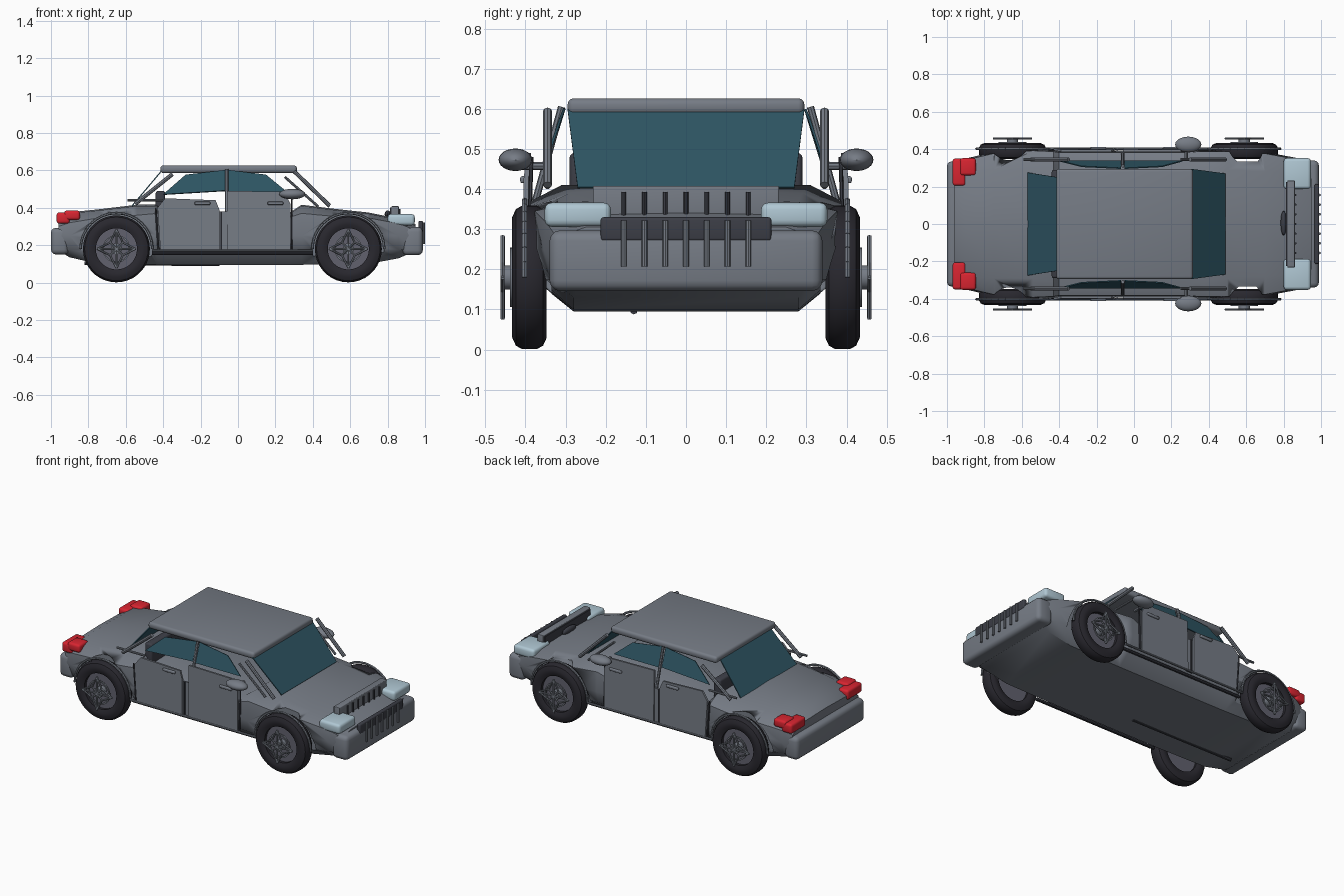
import bpy, bmesh, math
from mathutils import Vector, Matrix

if "Cube" in bpy.data.objects:
    bpy.data.objects.remove(bpy.data.objects["Cube"])


def mat(name, rgb):
    m = bpy.data.materials.new(name)
    m.diffuse_color = (*rgb, 1)
    m.use_nodes = True
    m.node_tree.nodes["Principled BSDF"].inputs["Base Color"].default_value = m.diffuse_color
    return m


BODY = mat("body grey", (0.18, 0.20, 0.235))
GLASS = mat("tinted glass", (0.027, 0.09, 0.125))
TYRE = mat("tyre black", (0.022, 0.021, 0.028))
DARK = mat("dark trim", (0.045, 0.048, 0.062))
RED = mat("tail red", (0.68, 0.018, 0.03))
LAMP = mat("lamp blue", (0.43, 0.57, 0.65))
RIM = mat("rim grey", (0.12, 0.12, 0.155))


def finish(bm, name, m, angle=35):
    bmesh.ops.recalc_face_normals(bm, faces=bm.faces)
    me = bpy.data.meshes.new(name)
    bm.to_mesh(me)
    bm.free()
    for p in me.polygons:
        p.use_smooth = True
    me.set_sharp_from_angle(angle=math.radians(angle))
    me.materials.append(m)
    ob = bpy.data.objects.new(name, me)
    bpy.context.collection.objects.link(ob)
    return ob


def box(name, lo, hi, m, bevel=0.0):
    """Box between two corners, with rounded edges."""
    lo, hi = Vector(lo), Vector(hi)
    bm = bmesh.new()
    bmesh.ops.create_cube(bm, size=1)
    for v in bm.verts:
        v.co = (lo + hi) / 2 + v.co * (hi - lo)
    if bevel:
        bmesh.ops.bevel(bm, geom=bm.edges[:], offset=bevel, segments=3, profile=0.5, affect='EDGES')
    return finish(bm, name, m)


def add_rod(bm, a, b, r, n=8):
    a, b = Vector(a), Vector(b)
    d = b - a
    M = Matrix.Translation((a + b) / 2) @ d.to_track_quat('Z', 'Y').to_matrix().to_4x4()
    bmesh.ops.create_cone(bm, cap_ends=True, segments=n, radius1=r, radius2=r, depth=d.length, matrix=M)


def rods(name, pairs, r, m, n=8):
    bm = bmesh.new()
    for a, b in pairs:
        add_rod(bm, a, b, r, n)
    return finish(bm, name, m)


def plate(name, pts, thick, m):
    """Flat polygon thickened along its normal."""
    bm = bmesh.new()
    f = bm.faces.new([bm.verts.new(p) for p in pts])
    f.normal_update()
    n = f.normal.copy()
    g = bmesh.ops.extrude_face_region(bm, geom=[f])
    bmesh.ops.translate(bm, vec=n * thick, verts=[v for v in g['geom'] if isinstance(v, bmesh.types.BMVert)])
    return finish(bm, name, m)


def ellipsoid(name, c, s, m):
    bm = bmesh.new()
    bmesh.ops.create_uvsphere(bm, u_segments=20, v_segments=12, radius=1)
    for v in bm.verts:
        v.co = Vector((v.co.x * s[0], v.co.y * s[1], v.co.z * s[2])) + Vector(c)
    return finish(bm, name, m)


def lathe(name, prof, c, m, n=36):
    """Closed (y, radius) profile spun around the wheel axis."""
    bm = bmesh.new()
    rings = [[bm.verts.new((c[0] + r * math.cos(t), c[1] + y, c[2] + r * math.sin(t))) for y, r in prof]
             for t in (2 * math.pi * i / n for i in range(n))]
    k = len(prof)
    for i in range(n):
        A, B = rings[i], rings[(i + 1) % n]
        for j in range(k):
            bm.faces.new((A[j], A[(j + 1) % k], B[(j + 1) % k], B[j]))
    return finish(bm, name, m)


# hull: x, bottom z, bottom half width, side half width, shoulder z, top z, top half width
stations = [
    (-0.96, 0.17, 0.26, 0.33, 0.30, 0.34, 0.27),
    (-0.90, 0.135, 0.28, 0.35, 0.32, 0.37, 0.28),
    (-0.75, 0.10, 0.28, 0.385, 0.345, 0.385, 0.29),
    (-0.54, 0.097, 0.28, 0.40, 0.36, 0.41, 0.29),
    (-0.43, 0.095, 0.28, 0.395, 0.37, 0.41, 0.31),
    (-0.40, 0.095, 0.28, 0.39, 0.35, 0.37, 0.33),
    (0.28, 0.095, 0.28, 0.39, 0.35, 0.37, 0.33),
    (0.34, 0.095, 0.28, 0.395, 0.37, 0.41, 0.31),
    (0.50, 0.097, 0.28, 0.395, 0.355, 0.39, 0.29),
    (0.70, 0.10, 0.28, 0.385, 0.345, 0.368, 0.28),
    (0.86, 0.13, 0.28, 0.355, 0.315, 0.335, 0.27),
    (0.95, 0.17, 0.26, 0.33, 0.28, 0.305, 0.25)]
bm = bmesh.new()
loops = []
for x, bz, bw, w, sz, tz, tw in stations:
    half = [(bw, bz), (w - 0.02, 0.175), (w, 0.25), (w - 0.008, sz), (tw, tz)]
    ring = half + [(0, tz + 0.006)] + [(-y, z) for y, z in reversed(half)]
    loops.append([bm.verts.new((x, y, z)) for y, z in ring])
for A, B in zip(loops, loops[1:]):
    for j in range(len(A)):
        k = (j + 1) % len(A)
        bm.faces.new((A[j], A[k], B[k], B[j]))
bm.faces.new(loops[0])
bm.faces.new(loops[-1])
hull = finish(bm, "body_hull", BODY)

WX, WZ = (-0.65, 0.59), 0.18
for s in (-1, 1):
    for wx in WX:
        # wheel well cutter
        c = rods("well_cutter", [((wx, s * 0.335, WZ), (wx, s * 0.55, WZ))], 0.192, BODY, 40)
        c.hide_render = True
        c.hide_viewport = False
        c.display_type = 'WIRE'
        b = hull.modifiers.new("wheel well", 'BOOLEAN')
        b.operation, b.solver, b.object = 'DIFFERENCE', 'EXACT', c
        # tyre, rim and hub
        lathe("tyre", [(-0.034, 0.11), (-0.043, 0.13), (-0.043, 0.15), (-0.034, 0.17), (-0.018, 0.179),
                       (0.018, 0.179), (0.034, 0.17), (0.043, 0.15), (0.043, 0.13), (0.034, 0.11)],
              (wx, s * 0.39, WZ), TYRE)
        rods("rim", [((wx, s * 0.37, WZ), (wx, s * 0.405, WZ))], 0.112, RIM, 36)
        rods("hub", [((wx, s * 0.40, WZ), (wx, s * 0.452, WZ))], 0.03, BODY, 16)
        # star shaped wheel cover
        pt = [Vector((wx, s * 0.457, WZ)) + Vector((math.cos(i * math.pi / 4), 0, math.sin(i * math.pi / 4)))
              * (0.048 if i % 2 else 0.103) for i in range(8)]
        rods("wheel_star", [(pt[i], pt[(i + 1) % 8]) for i in range(8)] +
             [(pt[i], pt[i + 4]) for i in range(4)], 0.0055, BODY, 6)
        lathe("rim_ring", [(-0.004, 0.066), (0.004, 0.066), (0.004, 0.074), (-0.004, 0.074)],
              (wx, s * 0.435, WZ), BODY)
        # arch lip
        arc = [(wx + 0.192 * math.cos(i * math.pi / 16), s * 0.402, WZ + 0.192 * math.sin(i * math.pi / 16))
               for i in range(17)]
        rods("arch_lip", list(zip(arc, arc[1:])), 0.007, BODY, 6)

    # doors, door gaps and handles
    y, yt = s * 0.393, s * 0.386
    t = 0.012 if s < 0 else -0.012
    plate("rear_door", [(-0.415, y, 0.175), (-0.10, y, 0.175), (-0.10, y, 0.39), (-0.12, yt, 0.44),
                        (-0.39, yt, 0.45), (-0.43, y, 0.40)], t, BODY)
    plate("front_door", [(-0.06, y, 0.175), (0.28, y, 0.175), (0.28, y, 0.42), (0.25, yt, 0.485),
                         (-0.06, yt, 0.49)], t, BODY)
    box("door_post", (-0.10, s * 0.39 - 0.004, 0.17), (-0.06, s * 0.39 + 0.004, 0.38), BODY)
    rods("door_gap", [((-0.425, s * 0.396, 0.17), (-0.44, s * 0.396, 0.40)),
                      ((0.287, s * 0.394, 0.17), (0.287, s * 0.385, 0.48)),
                      ((-0.09, s * 0.395, 0.17), (-0.09, s * 0.395, 0.38))], 0.005, DARK, 6)
    for hx in (-0.19, 0.20):
        box("door_handle", (hx - 0.042, s * 0.406 - 0.007, 0.415), (hx + 0.042, s * 0.406 + 0.007, 0.432), BODY, 0.005)
    rods("sill_rail", [((-0.46, s * 0.402, 0.17), (0.40, s * 0.402, 0.17))], 0.007, BODY)
    rods("sill_seal", [((-0.46, s * 0.375, 0.155), (0.40, s * 0.375, 0.155))], 0.009, DARK)

    # cabin posts and side glass
    rods("cabin_post", [((0.30, s * 0.345, 0.595), (0.49, s * 0.345, 0.41)),
                        ((-0.35, s * 0.345, 0.58), (-0.55, s * 0.345, 0.42))], 0.011, BODY)
    rods("corner_brace", [((0.25, s * 0.345, 0.565), (0.43, s * 0.345, 0.405)),
                          ((-0.59, s * 0.345, 0.44), (-0.40, s * 0.345, 0.44))], 0.007, BODY)
    rods("middle_post", [((-0.06, s * 0.375, 0.37), (-0.06, s * 0.31, 0.605))], 0.009, BODY)
    plate("rear_side_glass", [(-0.40, s * 0.34, 0.47), (-0.07, s * 0.34, 0.49), (-0.07, s * 0.30, 0.60),
                              (-0.28, s * 0.31, 0.575)], 0.006, GLASS)
    plate("front_side_glass", [(-0.05, s * 0.34, 0.485), (0.26, s * 0.34, 0.485), (0.15, s * 0.31, 0.575),
                               (-0.05, s * 0.30, 0.60)], 0.006, GLASS)
    # mirrors
    ellipsoid("mirror", (0.29, s * 0.425, 0.473), (0.07, 0.042, 0.028), BODY)
    rods("mirror_stem", [((0.28, s * 0.34, 0.457), (0.28, s * 0.42, 0.457))], 0.01, BODY)
    # lamps
    ya, yb = sorted((s * 0.187, s * 0.352))
    box("headlamp", (0.80, ya, 0.306), (0.945, yb, 0.366), LAMP, 0.017)
    ya, yb = sorted((s * 0.205, s * 0.35))
    box("tail_lamp", (-0.97, ya, 0.315), (-0.90, yb, 0.375), RED, 0.014)
    ya, yb = sorted((s * 0.26, s * 0.352))
    box("tail_lamp_wing", (-0.93, ya, 0.335), (-0.845, yb, 0.385), RED, 0.014)

# roof and screens
box("roof", (-0.415, -0.295, 0.585), (0.315, 0.295, 0.626), BODY, 0.015)
plate("windscreen", [(0.305, -0.295, 0.60), (0.49, -0.27, 0.405), (0.49, 0.27, 0.405), (0.305, 0.295, 0.60)],
      -0.006, GLASS)
plate("rear_screen", [(-0.41, -0.25, 0.60), (-0.41, 0.25, 0.60), (-0.57, 0.275, 0.41), (-0.57, -0.275, 0.41)],
      -0.006, GLASS)
# dark seat back in the cabin
box("seat_back", (-0.44, -0.29, 0.36), (-0.39, 0.29, 0.49), DARK, 0.012)

# bumpers
box("front_bumper", (0.88, -0.34, 0.146), (0.988, 0.34, 0.297), BODY, 0.026)
box("rear_bumper", (-1.0, -0.335, 0.15), (-0.905, 0.335, 0.292), BODY, 0.026)

# lower and upper grille with upright bars
box("grille_plate", (0.965, -0.213, 0.27), (0.99, 0.213, 0.33), DARK, 0.008)
box("upper_grille", (0.82, -0.232, 0.325), (0.86, 0.232, 0.408), BODY, 0.004)
box("upper_grille_back", (0.813, -0.225, 0.33), (0.82, 0.225, 0.40), DARK)
ys = [-0.155 + i * 0.0517 for i in range(7)]
rods("grille_bars", [((0.993, y, 0.207), (0.993, y, 0.322)) for y in ys], 0.007, BODY)
rods("upper_grille_bars", [((0.863, y, 0.32), (0.863, y, 0.393)) for y in ys], 0.006, DARK)
ellipsoid("bonnet_vent", (0.80, 0.005, 0.365), (0.016, 0.066, 0.02), DARK)

# exhaust pipe
rods("exhaust", [((-0.82, -0.13, 0.103), (-0.10, -0.13, 0.098))], 0.01, DARK)
